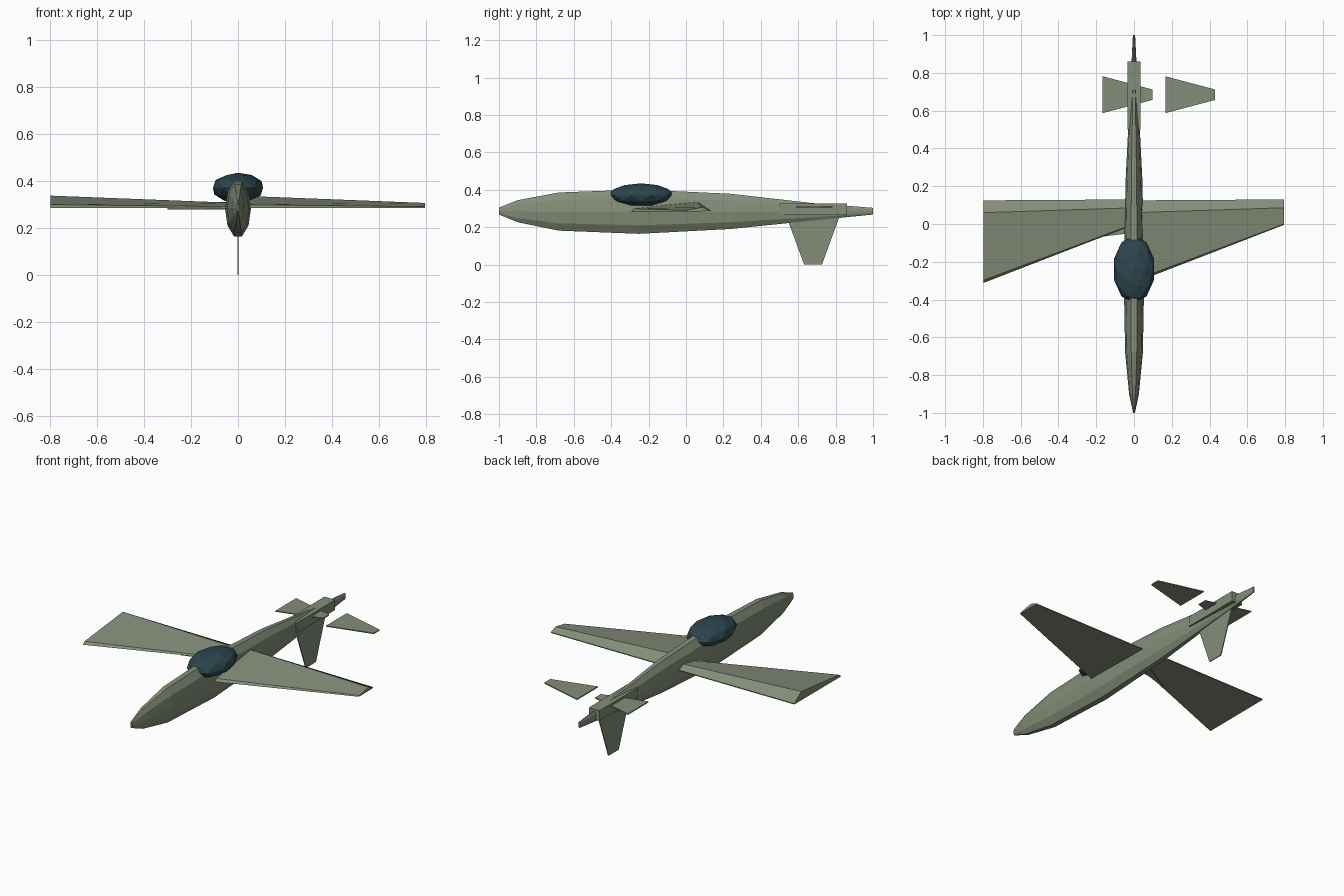
import bpy, bmesh
from math import cos, sin, radians
from mathutils import Matrix

if "Cube" in bpy.data.objects:
    bpy.data.objects.remove(bpy.data.objects["Cube"])


def material(name, color):
    m = bpy.data.materials.new(name)
    m.diffuse_color = color
    m.use_nodes = True
    m.node_tree.nodes["Principled BSDF"].inputs["Base Color"].default_value = m.diffuse_color
    return m


OLIVE = material("olive_paint", (0.23, 0.27, 0.19, 1))
GLASS = material("dark_glass", (0.025, 0.06, 0.075, 1))


def finish(name, bm, mat=OLIVE):
    bmesh.ops.recalc_face_normals(bm, faces=bm.faces)
    me = bpy.data.meshes.new(name)
    bm.to_mesh(me)
    bm.free()
    me.materials.append(mat)
    ob = bpy.data.objects.new(name, me)
    bpy.context.collection.objects.link(ob)
    return ob


def loft(name, rings):
    """Skin a row of matching closed sections and cap both ends."""
    bm = bmesh.new()
    rows = [[bm.verts.new(p) for p in ring] for ring in rings]
    n = len(rows[0])
    for a, b in zip(rows, rows[1:]):
        for i in range(n):
            j = (i + 1) % n
            bm.faces.new((a[i], a[j], b[j], b[i]))
    bm.faces.new(rows[0])
    bm.faces.new(rows[-1])
    return finish(name, bm)


def plate(name, outline, axis, thick):
    """Thin flat panel: the outline offset both ways along an axis."""
    rings = []
    for s in (-0.5, 0.5):
        ring = [list(p) for p in outline]
        for p in ring:
            p[axis] += s * thick
        rings.append(ring)
    return loft(name, rings)


# Fuselage: ten-sided tall oval sections (y, half width, bottom z, top z)
stations = [(-1.0, 0.005, 0.268, 0.305), (-0.9, 0.026, 0.227, 0.345),
            (-0.68, 0.047, 0.182, 0.386), (-0.25, 0.055, 0.165, 0.402),
            (0.24, 0.044, 0.191, 0.379), (0.68, 0.022, 0.236, 0.329),
            (1.0, 0.006, 0.268, 0.304)]
rings = []
for y, w, lo, hi in stations:
    mid, rz = (lo + hi) / 2, (hi - lo) / 2 / cos(radians(18))
    rings.append([(w * cos(radians(36 * i)), y, mid + rz * sin(radians(36 * i)))
                  for i in range(10)])
loft("fuselage", rings)

# Canopy: stretched faceted ball
bm = bmesh.new()
bmesh.ops.create_icosphere(
    bm, subdivisions=2, radius=1,
    matrix=Matrix.Translation((0, -0.24, 0.371)) @ Matrix.Diagonal((0.112, 0.178, 0.064, 1)))
finish("canopy", bm, GLASS)

# Wings: the same tapered wedge repeated side by side, broad end on the left
broad = [(-0.312, 0.285), (-0.298, 0.300), (0.06, 0.338), (0.125, 0.291), (0.125, 0.286)]
narrow = [(-0.004, 0.285), (0.0, 0.291), (0.086, 0.307), (0.13, 0.291), (0.13, 0.286)]
for side, x in (("left", -0.797), ("right", 0.0)):
    loft(side + "_wing", [[(x, y, z) for y, z in broad],
                          [(x + 0.795, y, z) for y, z in narrow]])

# Small root panel under the left wing
plate("wing_root_panel", [(-0.30, -0.11, 0.282), (-0.16, -0.066, 0.282),
                          (-0.03, -0.05, 0.282), (-0.03, 0.05, 0.282)], 2, 0.006)

# Tail block
bm = bmesh.new()
bmesh.ops.create_cube(bm, size=1, matrix=Matrix.Translation((0, 0.68, 0.296))
                      @ Matrix.Diagonal((0.07, 0.36, 0.06, 1)))
finish("tail_block", bm)

# Tailplanes: one shape repeated
for side, x in (("left", -0.166), ("right", 0.166)):
    plate(side + "_tailplane", [(x, 0.587, 0.309), (x + 0.264, 0.657, 0.309),
                                (x + 0.264, 0.712, 0.309), (x, 0.782, 0.309)], 2, 0.006)

# Fin below the tail
plate("lower_fin", [(0, 0.53, 0.275), (0, 0.632, 0), (0, 0.727, 0), (0, 0.827, 0.275)],
      0, 0.005)
